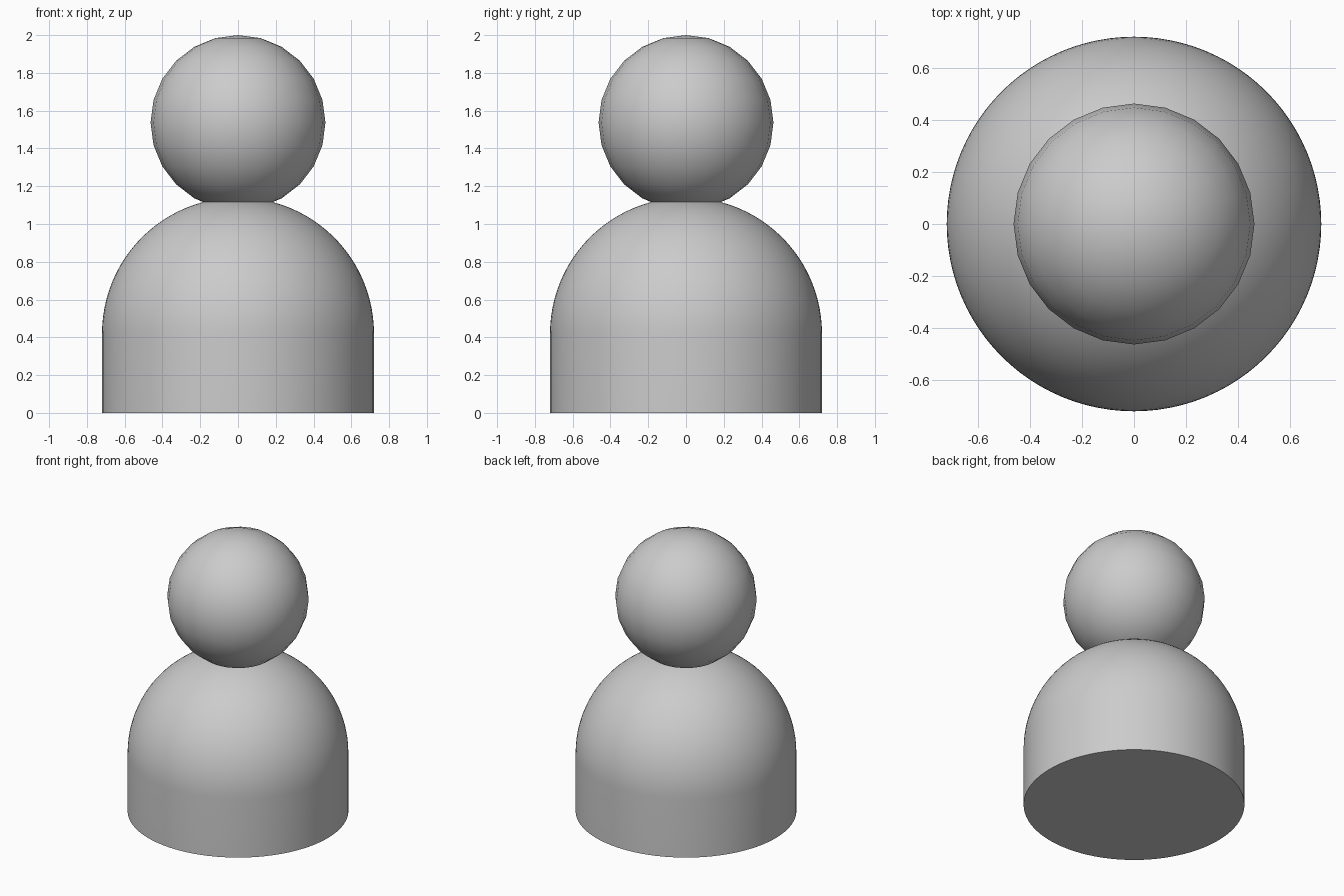
import bpy, bmesh
from math import sin, cos, pi, radians

if "Cube" in bpy.data.objects:
    bpy.data.objects.remove(bpy.data.objects["Cube"])


def finish(name, bm):
    bmesh.ops.remove_doubles(bm, verts=bm.verts, dist=1e-5)
    bmesh.ops.recalc_face_normals(bm, faces=bm.faces)
    mesh = bpy.data.meshes.new(name)
    bm.to_mesh(mesh)
    bm.free()
    obj = bpy.data.objects.new(name, mesh)
    bpy.context.collection.objects.link(obj)
    bpy.context.view_layer.objects.active = obj
    obj.select_set(True)
    bpy.ops.object.shade_smooth_by_angle(angle=radians(30))
    obj.select_set(False)
    return obj


# Body: straight base wall running into a hemispherical top, lathed around z
R, WALL = 0.72, 0.42
STEPS = 24
profile = [(0, 0), (R, 0)]
profile += [(R * cos(i * pi / 2 / STEPS), WALL + R * sin(i * pi / 2 / STEPS))
            for i in range(STEPS + 1)]
bm = bmesh.new()
verts = [bm.verts.new((x, 0, z)) for x, z in profile]
edges = [bm.edges.new(pair) for pair in zip(verts, verts[1:])]
bmesh.ops.spin(bm, geom=verts + edges, cent=(0, 0, 0), axis=(0, 0, 1),
               angle=2 * pi, steps=96, use_merge=True)
finish("body", bm)

# Head: coarser ball sunk slightly into the body
HEAD = 0.463
bm = bmesh.new()
bmesh.ops.create_uvsphere(bm, u_segments=24, v_segments=12, radius=HEAD)
bmesh.ops.translate(bm, verts=bm.verts, vec=(0, 0, 2 - HEAD))
finish("head", bm)
